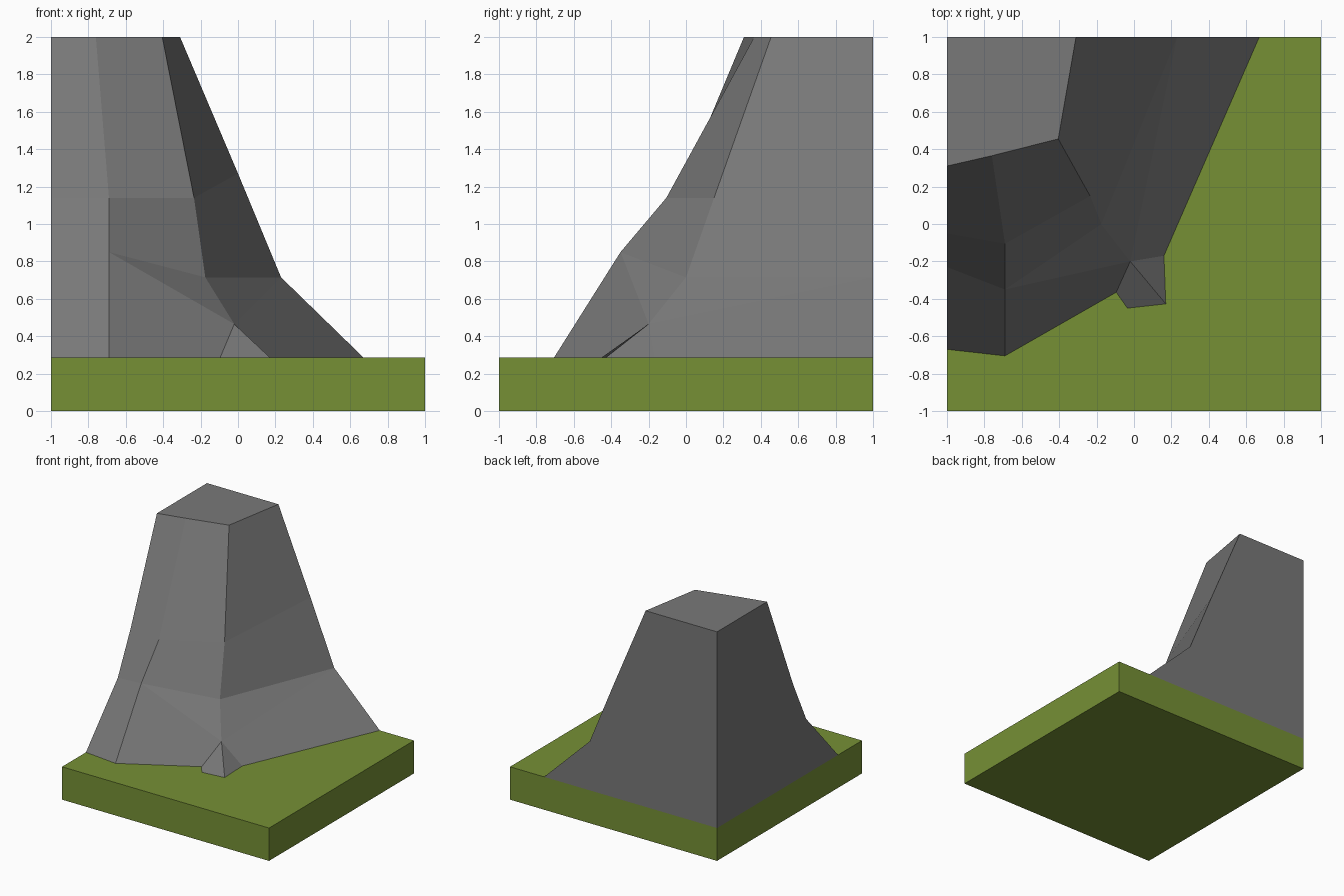
import bpy, bmesh

if "Cube" in bpy.data.objects:
    bpy.data.objects.remove(bpy.data.objects["Cube"])


def material(name, rgb):
    m = bpy.data.materials.new(name)
    m.diffuse_color = (*rgb, 1)
    m.use_nodes = True
    m.node_tree.nodes["Principled BSDF"].inputs["Base Color"].default_value = m.diffuse_color
    return m


def build(name, bm, mat):
    bmesh.ops.recalc_face_normals(bm, faces=bm.faces[:])
    me = bpy.data.meshes.new(name)
    bm.to_mesh(me)
    bm.free()
    me.materials.append(mat)
    ob = bpy.data.objects.new(name, me)
    bpy.context.collection.objects.link(ob)
    return ob


grass = material("grass green", (0.18, 0.28, 0.036))
stone = material("stone grey", (0.19, 0.19, 0.19))
G = 0.287  # ground level

# Grass slab
bm = bmesh.new()
bmesh.ops.create_cube(bm, size=2)
for v in bm.verts:
    v.co.z = G if v.co.z > 0 else 0
build("grass_slab", bm, grass)

# Cliff: rings of left edge, front bend, corner, back edge, tile corner
apex = (-0.02, -0.20, 0.465)
foot_l, foot_r = (-0.095, -0.365, G), (0.16, -0.17, G)
base = [(-1, -0.67, G), (-0.69, -0.705, G), (0.67, 1, G), (-1, 1, G)]
rings = [
    [(-1, -0.23, 0.77), (-0.69, -0.35, 0.85), (-0.175, 0, 0.715), (0.23, 1, 0.715), (-1, 1, 0.75)],
    [(-1, -0.05, 1.14), (-0.69, -0.105, 1.14), (-0.235, 0.15, 1.14), (0, 1, 1.27), (-1, 1, 1.2)],
    [(-1, 0.31, 2), (-0.76, 0.365, 2), (-0.405, 0.455, 2), (-0.31, 1, 2), (-1, 1, 2)],
]
bm = bmesh.new()
levels = [[bm.verts.new(p) for p in ring] for ring in rings]
for lo, hi in zip(levels, levels[1:]):
    for i in range(5):
        j = (i + 1) % 5
        bm.faces.new((lo[i], lo[j], hi[j], hi[i]))
bm.faces.new(levels[-1])

# Flared cliff foot, split around the notch where the small rock sits
a0, b0, d0, e0 = [bm.verts.new(p) for p in base]
p, cl, cr = [bm.verts.new(q) for q in (apex, foot_l, foot_r)]
a1, b1, c1, d1, e1 = levels[0]
for f in ((a0, b0, b1, a1), (b0, cl, p, b1), (b1, p, c1), (p, cl, cr),
          (cr, d0, d1, p), (p, d1, c1), (d0, e0, e1, d1), (e0, a0, a1, e1),
          (a0, e0, d0, cr, cl, b0)):
    bm.faces.new(f)
build("cliff", bm, stone)

# Small rock at the corner of the cliff
bm = bmesh.new()
t, l, f, r, b = [bm.verts.new(q) for q in
                 (apex, foot_l, (-0.035, -0.45, G), (0.17, -0.427, G), foot_r)]
for face in ((t, l, f, r), (t, r, b), (t, b, l), (l, b, r, f)):
    bm.faces.new(face)
build("corner_rock", bm, stone)
